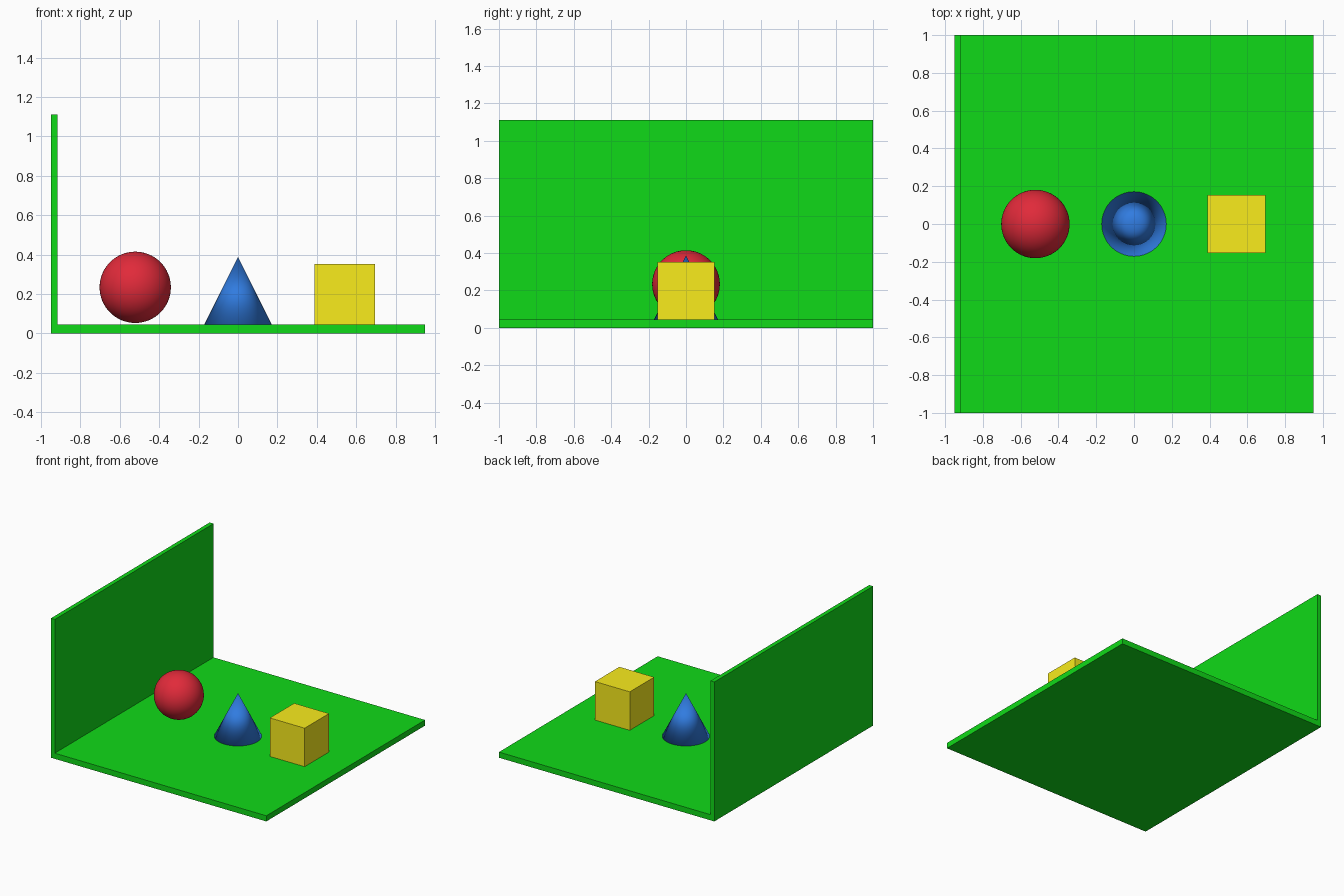
import bpy
import bmesh

if "Cube" in bpy.data.objects:
    bpy.data.objects.remove(bpy.data.objects["Cube"])

FLOOR = 0.045  # height of the floor's top surface


def colour(obj, name, rgb):
    mat = bpy.data.materials.new(name)
    mat.diffuse_color = (*rgb, 1.0)
    mat.use_nodes = True
    mat.node_tree.nodes["Principled BSDF"].inputs["Base Color"].default_value = mat.diffuse_color
    obj.data.materials.append(mat)


def finish(name, mat_name, rgb, smooth=False):
    obj = bpy.context.object
    obj.name = name
    if smooth:
        bpy.ops.object.shade_smooth()
    colour(obj, mat_name, rgb)


# Floor and side wall: one L-shaped profile extruded along y
profile = [(-0.95, 0), (0.95, 0), (0.95, FLOOR), (-0.916, FLOOR),
           (-0.916, 1.112), (-0.95, 1.112)]
bm = bmesh.new()
face = bm.faces.new([bm.verts.new((x, -1, z)) for x, z in profile])
ext = bmesh.ops.extrude_face_region(bm, geom=[face])
moved = [e for e in ext["geom"] if isinstance(e, bmesh.types.BMVert)]
bmesh.ops.translate(bm, verts=moved, vec=(0, 2, 0))
bmesh.ops.recalc_face_normals(bm, faces=bm.faces)
mesh = bpy.data.meshes.new("floor_and_wall")
bm.to_mesh(mesh)
bm.free()
stage = bpy.data.objects.new("floor_and_wall", mesh)
bpy.context.collection.objects.link(stage)
colour(stage, "green", (0.005, 0.70, 0.009))

# Ball hovering just above the floor
bpy.ops.mesh.primitive_uv_sphere_add(segments=64, ring_count=32, radius=0.181,
                                     location=(-0.522, 0, 0.234))
finish("ball", "red", (0.75, 0.023, 0.042), smooth=True)

# Cone, smooth shaded all over
bpy.ops.mesh.primitive_cone_add(vertices=64, radius1=0.171, radius2=0, depth=0.342,
                                location=(0, 0, FLOOR + 0.171))
finish("cone", "blue", (0.03, 0.2, 0.745), smooth=True)

# Cube
bpy.ops.mesh.primitive_cube_add(size=0.307, location=(0.542, 0, FLOOR + 0.1535))
finish("cube", "yellow", (0.95, 0.84, 0.012))
